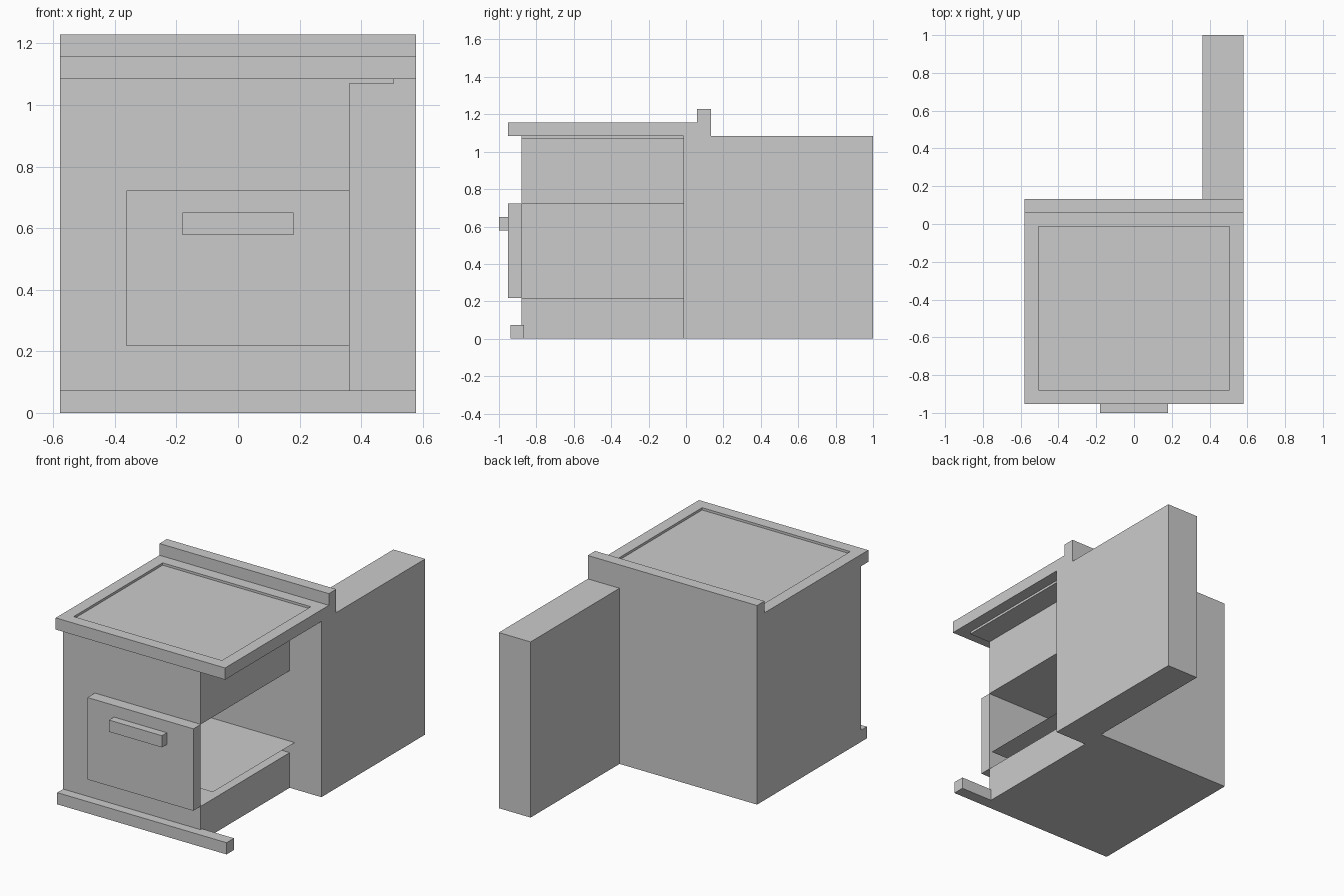
import bpy, bmesh

if "Cube" in bpy.data.objects:
    bpy.data.objects.remove(bpy.data.objects["Cube"])

U = 0.0723            # modelling unit: the stove is 16 units wide
Y0 = 1 - 14 * U       # inner back plane of the oven


def finish(name, bm):
    bmesh.ops.recalc_face_normals(bm, faces=bm.faces)
    mesh = bpy.data.meshes.new(name)
    bm.to_mesh(mesh)
    bm.free()
    obj = bpy.data.objects.new(name, mesh)
    bpy.context.collection.objects.link(obj)
    return obj


def box(name, x, y, z):
    """Box from (min, max) ranges in units; y is measured from Y0."""
    bm = bmesh.new()
    bmesh.ops.create_cube(bm, size=1)
    for v in bm.verts:
        v.co = (U * x[v.co.x > 0], Y0 + U * y[v.co.y > 0], U * z[v.co.z > 0])
    return finish(name, bm)


def extrude_profile(name, pts, x):
    """Side profile of (y, z) points in units, extruded along x."""
    bm = bmesh.new()
    face = bm.faces.new([bm.verts.new((U * x[0], Y0 + U * py, U * pz)) for py, pz in pts])
    ext = bmesh.ops.extrude_face_region(bm, geom=[face])
    moved = [g for g in ext["geom"] if isinstance(g, bmesh.types.BMVert)]
    bmesh.ops.translate(bm, verts=moved, vec=(U * (x[1] - x[0]), 0, 0))
    return finish(name, bm)


# Body: C-shaped oven core and left wall
extrude_profile("oven_core", [(-12, 0), (2, 0), (2, 15), (-12, 15),
                              (-12, 10), (0, 10), (0, 3), (-12, 3)], (-5, 5))
box("left_wall", (-8, -5), (-12, 2), (0, 15))

# Right wall, slid backwards
box("right_wall", (5, 8), (0, 14), (0, 15))

# Cooktop: rim with a window, sunken plate
bm = bmesh.new()
outer = [(-8, -13), (8, -13), (8, 1), (-8, 1)]
inner = [(-7, -12), (7, -12), (7, 0), (-7, 0)]
rings = [[bm.verts.new((U * px, Y0 + U * py, U * z)) for px, py in loop]
         for loop, z in ((outer, 15), (outer, 16), (inner, 16), (inner, 15))]
for r in range(4):
    a, b = rings[r], rings[(r + 1) % 4]
    for i in range(4):
        j = (i + 1) % 4
        bm.faces.new((a[i], a[j], b[j], b[i]))
finish("cooktop_rim", bm)
box("cooktop_plate", (-7, 7), (-12, 0), (14.8, 15.8))
box("backsplash", (-8, 8), (1, 2), (15, 17))

# Front: door, handle, foot rail
box("oven_door", (-5, 5), (-13, -12), (3, 10))
box("door_handle", (-2.5, 2.5), (-13.67, -13), (8, 9))
box("foot_rail", (-8, 8), (-12.8, -11.8), (0, 1))

# Thin oven rack reaching into the walls
bm = bmesh.new()
bm.faces.new([bm.verts.new((U * x, Y0 + U * y, U * 4))
              for x, y in ((-5.5, -11.1), (5.5, -11.1), (5.5, -0.02), (-5.5, -0.02))])
finish("oven_rack", bm)
